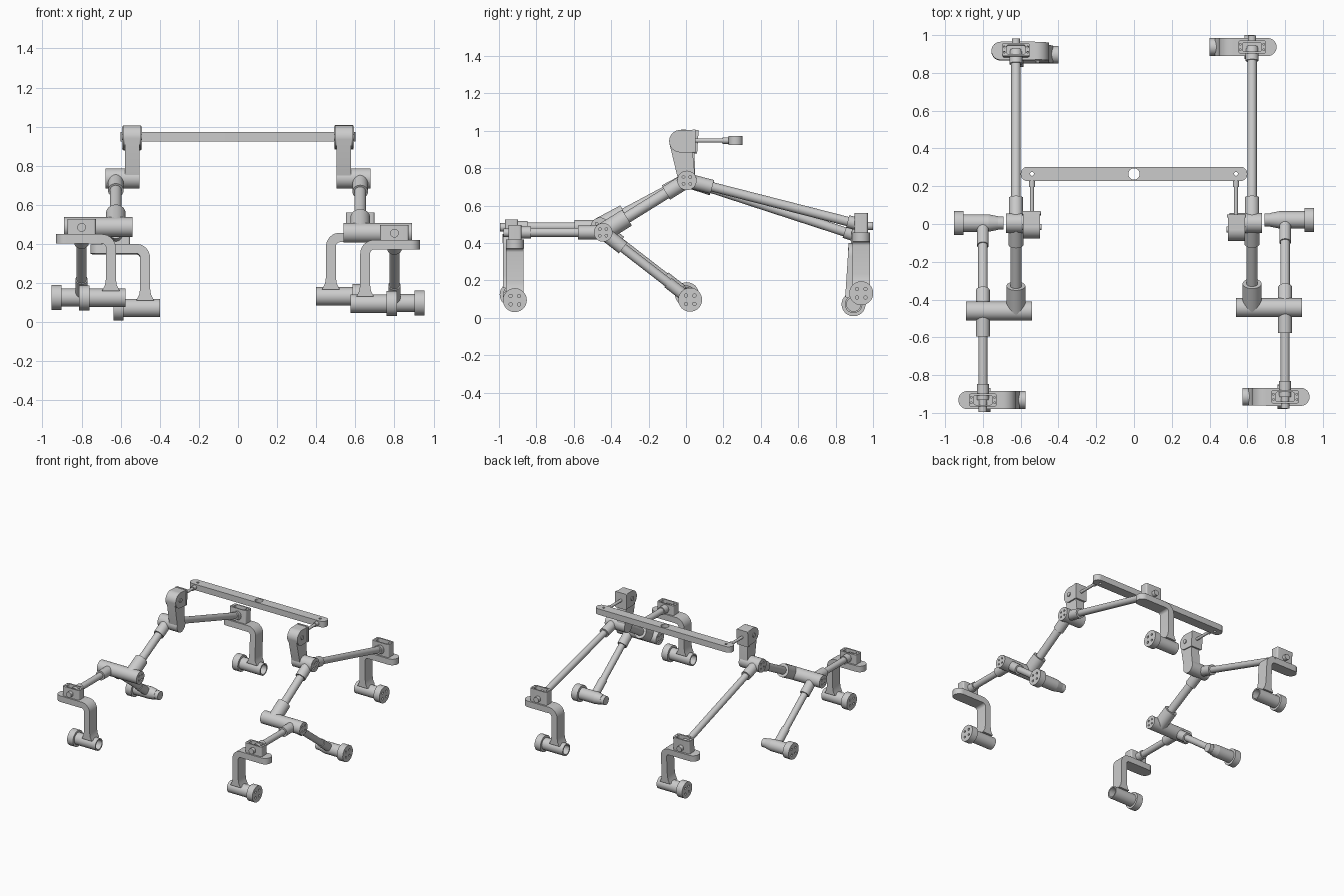
import bpy, bmesh
from math import sin, cos, pi, hypot, atan2
from mathutils import Matrix, Vector

if "Cube" in bpy.data.objects:
    bpy.data.objects.remove(bpy.data.objects["Cube"])

M = Matrix.Identity(4)   # pose applied to each new part
SUF = ""                 # side suffix
AXES = {'xy': (0, 1, 2), 'xz': (0, 2, 1), 'yz': (1, 2, 0)}


def finish(name, bm):
    bmesh.ops.transform(bm, matrix=M, verts=bm.verts)
    bmesh.ops.recalc_face_normals(bm, faces=bm.faces)
    me = bpy.data.meshes.new(name + SUF)
    bm.to_mesh(me)
    bm.free()
    ob = bpy.data.objects.new(name + SUF, me)
    bpy.context.collection.objects.link(ob)
    return ob


def rod(name, p, q, r, r2=None):
    p, q = Vector(p), Vector(q)
    d = q - p
    mat = Matrix.Translation((p + q) / 2) @ d.to_track_quat('Z', 'Y').to_matrix().to_4x4()
    bm = bmesh.new()
    bmesh.ops.create_cone(bm, cap_ends=True, segments=32, radius1=r,
                          radius2=r if r2 is None else r2, depth=d.length, matrix=mat)
    return finish(name, bm)


def prism(name, plane, loops, w0, w1):
    """Extrude an outline (first loop) with holes (other loops)."""
    a, b, c = AXES[plane]
    bm = bmesh.new()
    for lp in loops:
        vs = []
        for u, v in lp:
            co = [0, 0, 0]
            co[a], co[b], co[c] = u, v, w0
            vs.append(bm.verts.new(co))
        for i in range(len(vs)):
            bm.edges.new((vs[i - 1], vs[i]))
    bmesh.ops.triangle_fill(bm, use_beauty=True, edges=bm.edges[:])
    ext = bmesh.ops.extrude_face_region(bm, geom=bm.faces[:])
    off = [0, 0, 0]
    off[c] = w1 - w0
    bmesh.ops.translate(bm, vec=off, verts=[g for g in ext['geom'] if isinstance(g, bmesh.types.BMVert)])
    return finish(name, bm)


def arc(u, v, r, a0, a1, n=8):
    return [(u + r * cos(a0 + (a1 - a0) * i / n), v + r * sin(a0 + (a1 - a0) * i / n)) for i in range(n + 1)]


def circle(u, v, r, n=32):
    return arc(u, v, r, 0, 2 * pi, n)[:-1]


def rrect(u, v, hu, hv, r):
    pts = []
    for i, (su, sv) in enumerate(((1, 1), (-1, 1), (-1, -1), (1, -1))):
        pts += arc(u + su * (hu - r), v + sv * (hv - r), r, i * pi / 2, (i + 1) * pi / 2, 8)
    return [p for i, p in enumerate(pts) if hypot(p[0] - pts[i - 1][0], p[1] - pts[i - 1][1]) > 1e-5]


def holed_disc(name, x0, x1, y, z, r):
    """Solid disc along x with a drilled face at x1."""
    face = x1 - 0.012 if x1 > x0 else x1 + 0.012
    rod(name, (x0, y, z), (face, y, z), r)
    h = r * 0.35
    holes = [circle(y + a, z + b, r * 0.14, 12) for a in (-h, h) for b in (-h, h)]
    prism(name + "_face", 'yz', [circle(y, z, r)] + holes, face, x1)


def sleeved_arm(name, p, q, r, l0, r0, l1, r1):
    """Tube between two points with a socket at either end."""
    d = (Vector(q) - Vector(p)).normalized()
    rod(name, p, q, r)
    rod(name + "_socket_a", p, Vector(p) + d * l0, r0)
    rod(name + "_socket_b", q, Vector(q) - d * l1, r1)


def steering_leg(name, x, y, zp, hbox, ydir):
    """Steering box, bent bracket and hub; zp is the bracket top, x the steering axis."""
    zh = zp - 0.325
    # steering box with an open recess
    prism(name + "_box_floor", 'xy', [rrect(x, y, .073, .035, .012)], zp, zp + hbox * .55)
    holes = [circle(x + a, y + b, .005, 10) for a in (-.062, .062) for b in (-.014, .014)]
    prism(name + "_box_rim", 'xy', [rrect(x, y, .073, .035, .012), rrect(x, y, .05, .025, .012)] + holes,
          zp + hbox * .55, zp + hbox)
    rod(name + "_box_pin", (x - .025, y, zp + hbox * .5), (x - .025, y, zp + hbox * .6), .01)
    rod(name + "_end_screw", (x, y, zp + .035), (x, y + ydir * .062, zp + .035), .022)
    # bracket plate with round outer end
    plate = arc(x + .13 - .048, y, .048, -pi / 2, pi / 2, 16) + [(x - .1, y + .048), (x - .1, y - .048)]
    prism(name + "_plate", 'xy', [plate], zp - .048, zp)
    # bent leg with a flared foot
    leg = [(x - .1, zp)] + arc(x - .105, zp - .07, .07, pi / 2, pi)
    leg += [(x - .175, zh + .10), (x - .18, zh + .065), (x - .195, zh + .035), (x - .105, zh + .035),
            (x - .12, zh + .065), (x - .125, zh + .10)]
    leg += arc(x - .103, zp - .07, .022, pi, pi / 2) + [(x - .1, zp - .048)]
    prism(name + "_leg", 'xz', [leg], y - .047, y + .047)
    # hub tube, hollow at the inner end
    rod(name + "_hub", (x - .04, y, zh), (x - .17, y, zh), .047)
    prism(name + "_hub_mouth", 'yz', [circle(y, zh, .047), circle(y, zh, .037)], x - .225, x - .17)
    holed_disc(name + "_hub_flange", x - .04, x + .012, y, zh, .064)


PY, PZ = .005, .735          # rocker pivot
BY, BZ = -.443, .457         # bogie pivot
XR, XB = .625, .80           # rocker and bogie arm planes

for side, suffix in ((1, "_right"), (-1, "_left")):
    SUF = suffix
    mirror = Matrix.Diagonal((side, 1, 1, 1))
    tilt = Matrix.Identity(4)
    if side < 0:             # left rocker is swung slightly about its pivot
        piv = Matrix.Translation((0, PY, PZ))
        tilt = piv @ Matrix.Rotation(-.065, 4, 'X') @ piv.inverted()

    # rocker: pivot, two arms and the rear steered leg
    M = mirror @ tilt
    rod("rocker_pivot", (.505, PY, PZ), (.66, PY, PZ), .052)
    holed_disc("rocker_pivot_cap", .655, .678, PY, PZ, .052)
    sleeved_arm("rocker_front_arm", (XR, PY, PZ), (XR, BY, BZ), .03, .13, .04, .15, .05)
    sleeved_arm("rocker_rear_arm", (XR, PY, PZ), (XR, .937, .497), .025, .14, .038, .075, .034)
    steering_leg("rear_wheel", XR, .937, .457, .103, 1)

    # upright lever to the balance bar
    a = atan2(.21, -.035)
    hy, hz = PY - .035, PZ + .21
    lever = arc(hy, hz, .06, a - pi / 2, a + pi / 2, 20) + arc(PY, PZ, .045, a + pi / 2, a + 1.5 * pi, 20)
    prism("lever", 'yz', [lever], .505, .577)
    prism("lever_head", 'yz', [arc(hy, hz, .06, pi / 2, 1.5 * pi, 20) + [(.045, hz - .06), (.045, hz + .06)]],
          .497, .587)
    rod("lever_pin", (.490, hy, hz), (.594, hy, hz), .016)
    prism("lever_back_plate", 'xz', [rrect(.542, hz, .05, .063, .008)], .035, .05)

    # link rod from lever to bar
    M = mirror
    rod("link_rod", (.54, .04, .948), (.54, .235, .948), .011)
    rod("link_collar", (.54, .195, .948), (.54, .23, .948), .017)

    # bogie: cross tube, front steered leg and fixed middle wheel hub
    shift = tilt @ Vector((0, BY, BZ)) - Vector((0, BY, BZ))
    M = mirror @ Matrix.Translation(shift)
    rod("bogie_tube", (.555, BY, BZ), (.875, BY, BZ), .05)
    holed_disc("bogie_cap_outer", .87, .89, BY, BZ, .05)
    holed_disc("bogie_cap_inner", .56, .54, BY, BZ, .05)
    sleeved_arm("bogie_front_arm", (XB, BY, BZ), (XB, -.915, .457), .024, .135, .037, .085, .032)
    steering_leg("front_wheel", XB, -.915, .42, .077, -1)
    my, mz = .022, .097
    sleeved_arm("bogie_middle_arm", (XB, BY, BZ), (XB, my, mz), .025, .135, .037, .15, .031)
    rod("middle_hub", (.905, my, mz), (.77, my, mz), .046)
    rod("middle_hub_taper", (.77, my, mz), (.72, my, mz), .046, .036)
    rod("middle_hub_tip", (.72, my, mz), (.69, my, mz), .034)
    holed_disc("middle_hub_flange", .902, .954, my, mz, .064)

# balance bar across the back with centre and end holes
M, SUF = Matrix.Identity(4), ""
bar = rrect(0, .265, .6, .038, .0375)
prism("balance_bar", 'xy', [bar, circle(0, .265, .03), circle(-.54, .265, .01, 16), circle(.54, .265, .01, 16)],
      .925, .972)

bpy.ops.object.select_all(action='SELECT')
bpy.context.view_layer.objects.active = bpy.data.objects["balance_bar"]
bpy.ops.object.shade_smooth_by_angle(angle=.6)
